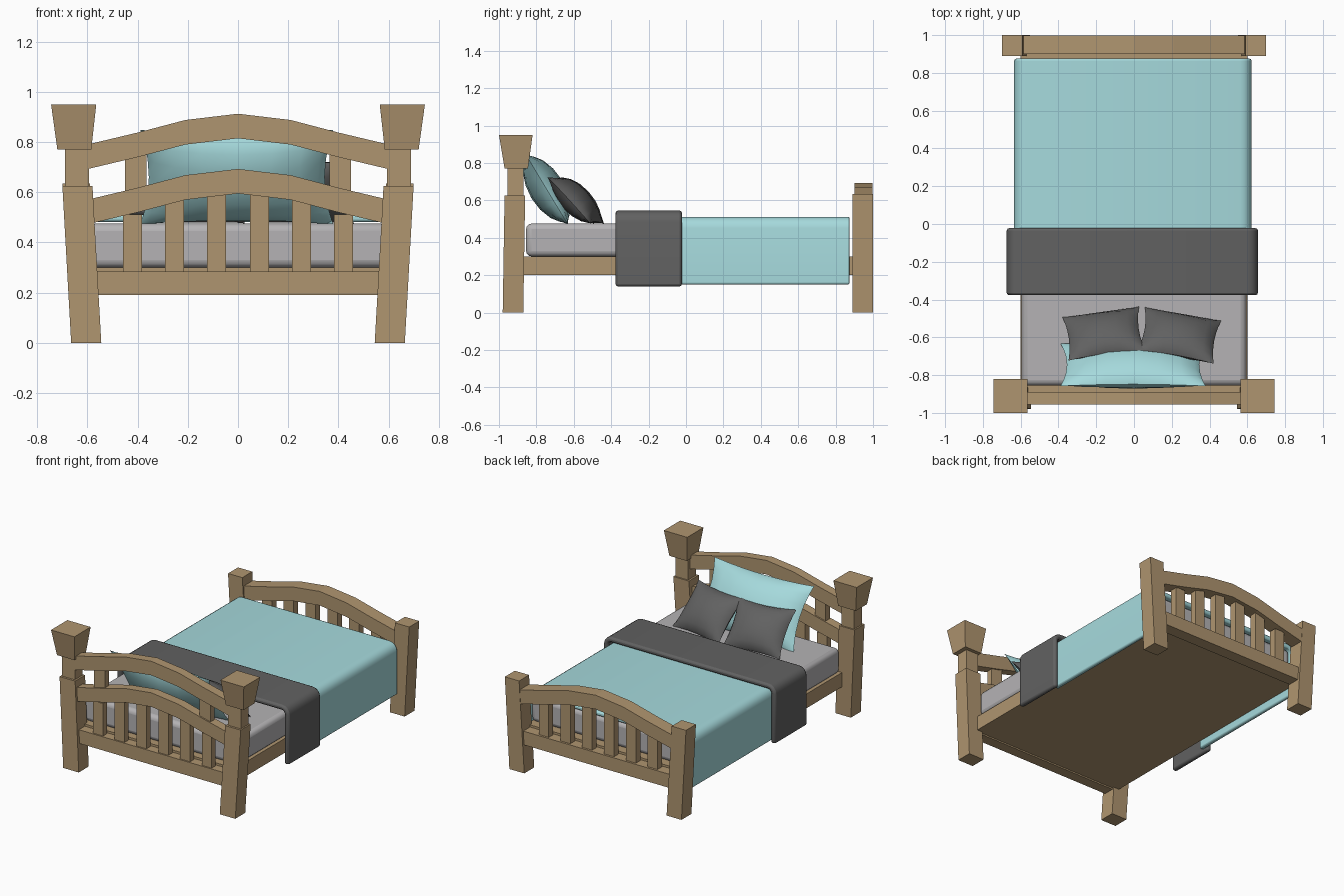
import bpy, bmesh, math
from mathutils import Vector

if "Cube" in bpy.data.objects:
    bpy.data.objects.remove(bpy.data.objects["Cube"])


def material(name, rgb):
    m = bpy.data.materials.new(name)
    m.diffuse_color = (*rgb, 1)
    m.use_nodes = True
    m.node_tree.nodes["Principled BSDF"].inputs["Base Color"].default_value = m.diffuse_color
    return m


WOOD = material("wood", (0.43, 0.30, 0.16))
TEAL = material("teal_cloth", (0.38, 0.70, 0.72))
DARK = material("dark_cloth", (0.12, 0.12, 0.12))
PALE = material("mattress_cloth", (0.46, 0.45, 0.46))


def finish(name, bm, mat, bevel=0, segments=2, smooth=False):
    bmesh.ops.recalc_face_normals(bm, faces=bm.faces)
    me = bpy.data.meshes.new(name)
    bm.to_mesh(me)
    bm.free()
    me.materials.append(mat)
    ob = bpy.data.objects.new(name, me)
    bpy.context.collection.objects.link(ob)
    if bevel:
        b = ob.modifiers.new("bevel", "BEVEL")
        b.width, b.segments, b.limit_method = bevel, segments, "ANGLE"
        b.angle_limit = math.radians(40)
    if smooth:
        bpy.ops.object.select_all(action="DESELECT")
        ob.select_set(True)
        bpy.context.view_layer.objects.active = ob
        bpy.ops.object.shade_smooth_by_angle(angle=math.radians(35))
    return ob


def frustum(name, low, high, z0, z1, mat=WOOD, mirror=False, **kw):
    """Block between two rectangles (x0, x1, y0, y1), optionally on both sides."""
    bm = bmesh.new()
    for s in ((1, -1) if mirror else (1,)):
        rings = [[bm.verts.new((s * x, y, z)) for x, y in
                  ((r[0], r[2]), (r[1], r[2]), (r[1], r[3]), (r[0], r[3]))]
                 for r, z in ((low, z0), (high, z1))]
        a, b = rings
        bm.faces.new(a)
        bm.faces.new(b)
        for i in range(4):
            j = (i + 1) % 4
            bm.faces.new((a[i], a[j], b[j], b[i]))
    return finish(name, bm, mat, **kw)


def box(name, x0, x1, y0, y1, z0, z1, mat=WOOD, **kw):
    return frustum(name, (x0, x1, y0, y1), (x0, x1, y0, y1), z0, z1, mat, **kw)


def prism(name, profile, y0, y1, mat, **kw):
    """Front-view outline extruded along y."""
    bm = bmesh.new()
    f = bm.faces.new([bm.verts.new((x, y0, z)) for x, z in profile])
    ext = bmesh.ops.extrude_face_region(bm, geom=[f], use_keep_orig=True)
    bmesh.ops.translate(bm, vec=(0, y1 - y0, 0),
                        verts=[v for v in ext["geom"] if isinstance(v, bmesh.types.BMVert)])
    return finish(name, bm, mat, **kw)


def arch(name, peak, y0, y1, end):
    drops = [(0, 0), (0.21, 0.025), (0.40, 0.075), (end, 0.125)]
    half = [(x, peak - d) for x, d in drops]
    top = [(-x, z) for x, z in half[:0:-1]] + half
    prism(name, top + [(x, z - 0.098) for x, z in top[::-1]], y0, y1, WOOD)


# Headboard posts: leaning leg, neck and flared cap
frustum("head_legs", (0.545, 0.665, -0.98, -0.87), (0.58, 0.70, -0.97, -0.86), 0, 0.625, mirror=True)
box("head_post_necks", 0.593, 0.69, -0.955, -0.87, 0.62, 0.78, mirror=True)
frustum("head_post_caps", (0.585, 0.72, -0.97, -0.845), (0.565, 0.745, -1, -0.82), 0.77, 0.95, mirror=True)

# Footboard posts
frustum("foot_posts", (0.55, 0.665, 0.89, 1.0), (0.59, 0.70, 0.89, 1.0), 0, 0.635, mirror=True)

# Arched rails, straight rails and slats
arch("head_top_arch", 0.913, -0.955, -0.89, 0.61)
arch("head_lower_arch", 0.693, -0.955, -0.89, 0.61)
arch("foot_arch", 0.693, 0.90, 0.998, 0.61)
box("head_bottom_rail", -0.58, 0.58, -0.955, -0.88, 0.19, 0.285)
box("foot_bottom_rail", -0.58, 0.58, 0.90, 0.985, 0.19, 0.285)
for x in (0.085, 0.253, 0.42):
    z = 0.60 - 0.5 * x * x
    box("head_slats", x - 0.038, x + 0.038, -0.945, -0.90, 0.27, z, mirror=True)
    box("foot_slats", x - 0.038, x + 0.038, 0.92, 0.97, 0.27, z, mirror=True)
box("head_upper_struts", 0.365, 0.45, -0.945, -0.90, 0.58, 0.765, mirror=True)

# Bed base and mattress
box("bed_base", -0.60, 0.60, -0.89, 0.91, 0.20, 0.30)
box("mattress", -0.595, 0.595, -0.855, 0.865, 0.30, 0.476, PALE, bevel=0.03, segments=3, smooth=True)


# Cloths hanging over both sides
def hanging_outline(cx, half, top, low, r):
    pts = [(cx + half, low)]
    for i in range(5):
        a = math.radians(22.5 * i)
        pts.append((cx + half - r + r * math.cos(a), top - r + r * math.sin(a)))
    return [(2 * cx - x, z) for x, z in pts] + pts[::-1]


def drape(name, cx, half, top, low, y0, y1, t, mat, bevel):
    outer = hanging_outline(cx, half, top, low, 0.06)
    inner = hanging_outline(cx, half - t, top - t, low, 0.06 - t)
    prism(name, outer + inner[::-1], y0, y1, mat, bevel=bevel, smooth=True)


drape("blanket", -0.006, 0.628, 0.512, 0.15, -0.06, 0.875, 0.03, TEAL, 0.01)
drape("throw", -0.009, 0.665, 0.545, 0.14, -0.377, -0.022, 0.035, DARK, 0.013)


# Pillows: two bulged grids meeting at pinched edges, with pointed corners
def pillow(name, w, h, t, loc, tilt, yaw, mat, n=8):
    bm = bmesh.new()
    for s in (1, -1):
        grid = []
        for i in range(n + 1):
            u = math.sin(math.pi / 2 * (2 * i / n - 1) * 0.999)
            row = []
            for j in range(n + 1):
                v = math.sin(math.pi / 2 * (2 * j / n - 1) * 0.999)
                bulge = max(0, (1 - u * u) * (1 - v * v)) ** 0.6
                if i in (0, n) or j in (0, n):
                    bulge = 0
                row.append(bm.verts.new((w / 2 * u * (1 - 0.09 * (1 - v * v)),
                                         s * t / 2 * bulge,
                                         h / 2 * v * (1 - 0.09 * (1 - u * u)))))
            grid.append(row)
        for i in range(n):
            for j in range(n):
                bm.faces.new((grid[i][j], grid[i + 1][j], grid[i + 1][j + 1], grid[i][j + 1]))
    bmesh.ops.remove_doubles(bm, verts=bm.verts, dist=0.0001)
    ob = finish(name, bm, mat, smooth=True)
    ob.location = Vector(loc)
    ob.rotation_euler = (math.radians(tilt), 0, math.radians(yaw))


pillow("large_pillow", 0.77, 0.44, 0.19, (-0.005, -0.745, 0.66), 31, 0, TEAL)
pillow("small_pillow_left", 0.41, 0.34, 0.15, (-0.16, -0.58, 0.60), 43, 8, DARK)
pillow("small_pillow_right", 0.41, 0.34, 0.15, (0.24, -0.59, 0.60), 43, -10, DARK)
